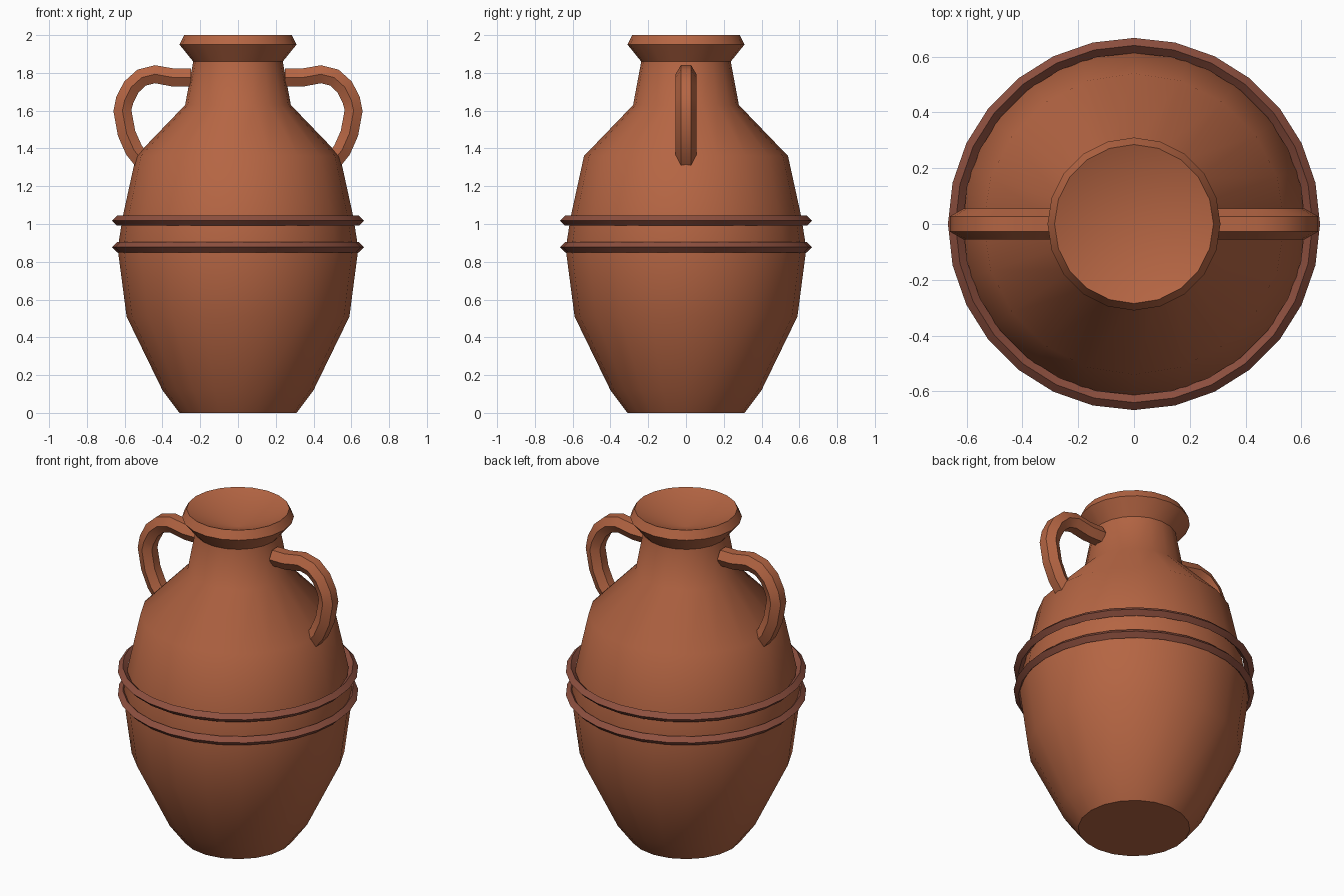
import bpy, bmesh, math
from mathutils import Vector

if "Cube" in bpy.data.objects:
    bpy.data.objects.remove(bpy.data.objects["Cube"])


def material(name, rgb):
    m = bpy.data.materials.new(name)
    m.diffuse_color = (*rgb, 1)
    m.use_nodes = True
    m.node_tree.nodes["Principled BSDF"].inputs["Base Color"].default_value = m.diffuse_color
    return m


clay = material("terracotta", (0.46, 0.13, 0.056))
dark_clay = material("dark terracotta", (0.27, 0.08, 0.05))


def finish(name, bm, mat):
    bmesh.ops.recalc_face_normals(bm, faces=bm.faces)
    mesh = bpy.data.meshes.new(name)
    bm.to_mesh(mesh)
    bm.free()
    mesh.materials.append(mat)
    ob = bpy.data.objects.new(name, mesh)
    bpy.context.collection.objects.link(ob)
    bpy.ops.object.select_all(action='DESELECT')
    ob.select_set(True)
    bpy.context.view_layer.objects.active = ob
    bpy.ops.object.shade_smooth_by_angle(angle=math.radians(36))
    return ob


def bridge(bm, a, b):
    n = len(a)
    for i in range(n):
        bm.faces.new((a[i], a[(i + 1) % n], b[(i + 1) % n], b[i]))


def ring(bm, r, z, n):
    return [bm.verts.new((r * math.cos(2 * math.pi * i / n),
                          r * math.sin(2 * math.pi * i / n), z)) for i in range(n)]


# Jar body: lathed profile, flat base and dished mouth
profile = [(0.31, 0), (0.40, 0.12), (0.59, 0.51), (0.637, 0.87), (0.61, 1.04),
           (0.54, 1.36), (0.28, 1.63), (0.237, 1.86), (0.31, 1.95), (0.285, 2.0)]
bm = bmesh.new()
rings = [ring(bm, r, z, 20) for r, z in profile]
for a, b in zip(rings, rings[1:]):
    bridge(bm, a, b)
bm.faces.new(rings[0])
centre = bm.verts.new((0, 0, 1.89))
for i in range(20):
    bm.faces.new((rings[-1][i], rings[-1][(i + 1) % 20], centre))
finish("jar_body", bm, clay)

# Two raised bands with a diamond section
for name, z in (("upper_band", 1.018), ("lower_band", 0.877)):
    bm = bmesh.new()
    t = 0.027
    loops = [ring(bm, 0.64 + dr, z + dz, 28)
             for dr, dz in ((t, 0), (0, t), (-t, 0), (0, -t))]
    for i in range(4):
        bridge(bm, loops[i], loops[(i + 1) % 4])
    finish(name, bm, dark_clay)

# Handles: hexagonal section swept along a curved path, mirrored
path = [(0.25, 1.775), (0.34, 1.775), (0.44, 1.793), (0.51, 1.775), (0.565, 1.725),
        (0.60, 1.655), (0.612, 1.60), (0.59, 1.48), (0.55, 1.39), (0.505, 1.335)]
for name, side in (("right_handle", 1), ("left_handle", -1)):
    bm = bmesh.new()
    pts = [Vector(p) for p in path]
    sections = []
    for k, p in enumerate(pts):
        d = (pts[min(k + 1, len(pts) - 1)] - pts[max(k - 1, 0)]).normalized()
        out = Vector((-d.y, d.x))
        verts = []
        for i in range(6):
            a = math.pi * i / 3
            q = p + out * 0.055 * math.sin(a)
            verts.append(bm.verts.new((side * q.x, 0.055 * math.cos(a), q.y)))
        sections.append(verts)
    for a, b in zip(sections, sections[1:]):
        bridge(bm, a, b)
    bm.faces.new(sections[0])
    bm.faces.new(sections[-1])
    finish(name, bm, clay)
